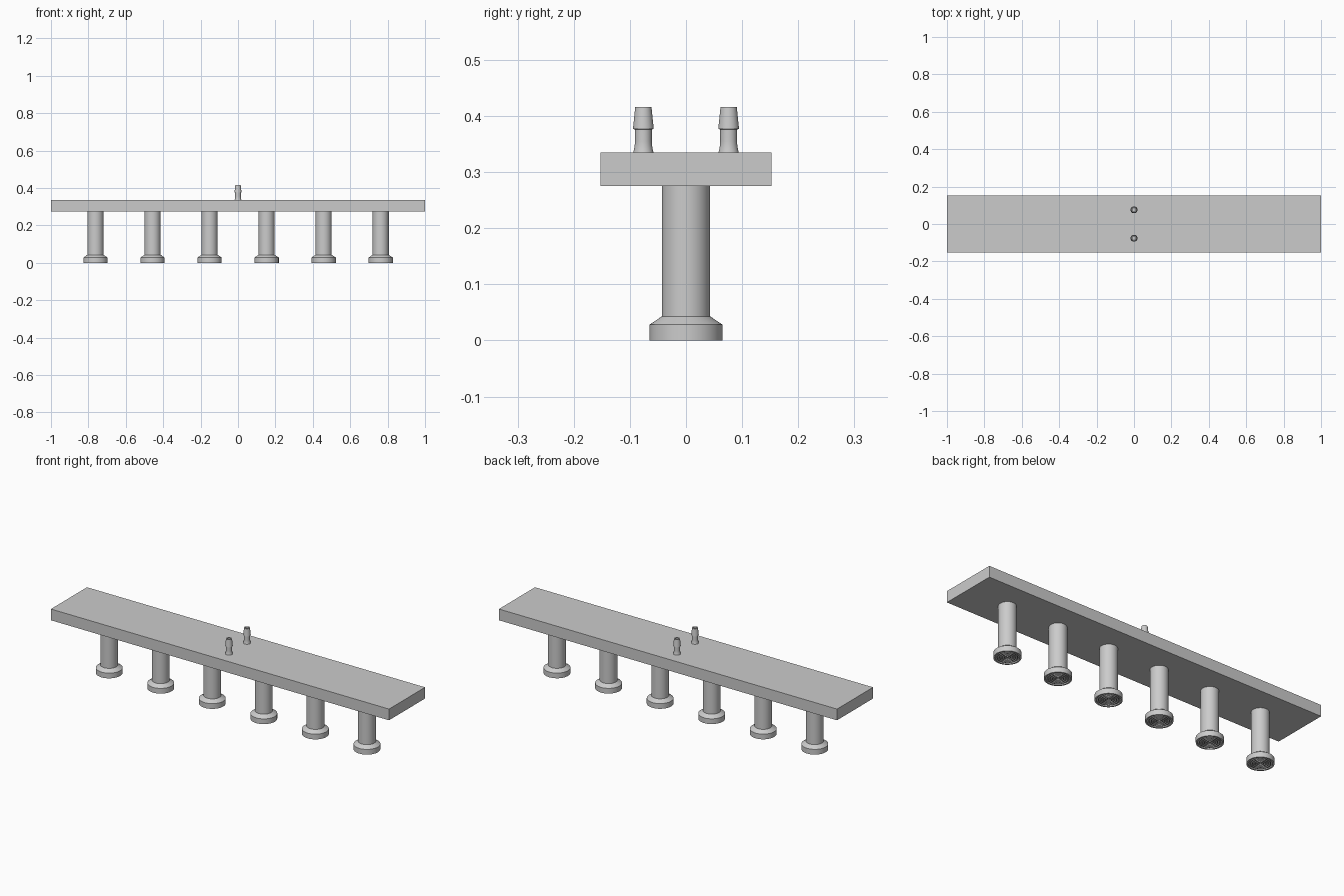
import bpy
import math

cube = bpy.data.objects.get("Cube")
if cube:
    bpy.data.objects.remove(cube, do_unlink=True)

grey = bpy.data.materials.new("plain grey")
grey.use_nodes = True
colour = (0.6, 0.6, 0.6, 1)
grey.diffuse_color = colour
grey.node_tree.nodes["Principled BSDF"].inputs["Base Color"].default_value = colour


def lathe(name, profile, sides):
    """Revolve a closed-on-axis (radius, height) profile around z."""
    verts, faces, rings = [], [], []
    for r, z in profile:
        start = len(verts)
        count = 1 if r == 0 else sides
        for i in range(count):
            a = 2 * math.pi * i / sides
            verts.append((r * math.cos(a), r * math.sin(a), z))
        rings.append((start, count))
    for (a, na), (b, nb) in zip(rings, rings[1:]):
        for i in range(sides):
            j = (i + 1) % sides
            quad = [a + i % na, a + j % na, b + j % nb, b + i % nb]
            faces.append(list(dict.fromkeys(quad)))
    mesh = bpy.data.meshes.new(name)
    mesh.from_pydata(verts, [], faces)
    mesh.materials.append(grey)
    obj = bpy.data.objects.new(name, mesh)
    bpy.context.collection.objects.link(obj)
    bpy.ops.object.select_all(action="DESELECT")
    obj.select_set(True)
    bpy.context.view_layer.objects.active = obj
    bpy.ops.object.shade_smooth_by_angle(angle=math.radians(25))
    return obj


def repeat(source, name, positions):
    """Place the source at the first position and linked copies at the rest."""
    for n, place in enumerate(positions):
        obj = source if n == 0 else source.copy()
        if n:
            bpy.context.collection.objects.link(obj)
        obj.name = f"{name}_{n + 1}"
        obj.location = place


# Long mounting plate
bpy.ops.mesh.primitive_cube_add(size=1, location=(0, 0, 0.305))
plate = bpy.context.object
plate.name = "mounting_plate"
plate.scale = (2, 0.305, 0.06)
plate.data.materials.append(grey)

# Suction cups: recessed underside with concentric ribs, lip, shoulder, stem
underside = [(0, 0.012), (0.005, 0.012), (0.005, 0.006)]
for k in range(4):
    r = 0.012 + 0.011 * k
    underside += [(r, 0.006), (r, 0.002), (r + 0.005, 0.002), (r + 0.005, 0.006)]
outside = [(0.057, 0.006), (0.057, 0), (0.065, 0), (0.065, 0.028),
           (0.043, 0.043), (0.043, 0.275), (0, 0.275)]
cup = lathe("suction_cup", underside + outside, 48)
repeat(cup, "suction_cup", [(-0.762 + 0.305 * i, 0, 0) for i in range(6)])

# Barbed hose fittings with an open bore
fitting = lathe("hose_fitting", [
    (0, 0), (0.018, 0), (0.0165, 0.006), (0.0153, 0.014), (0.015, 0.02),
    (0.015, 0.041), (0.0185, 0.042), (0.0145, 0.081), (0.009, 0.081),
    (0.009, 0.004), (0, 0.004)], 32)
repeat(fitting, "hose_fitting", [(0, y, 0.335) for y in (-0.076, 0.076)])
